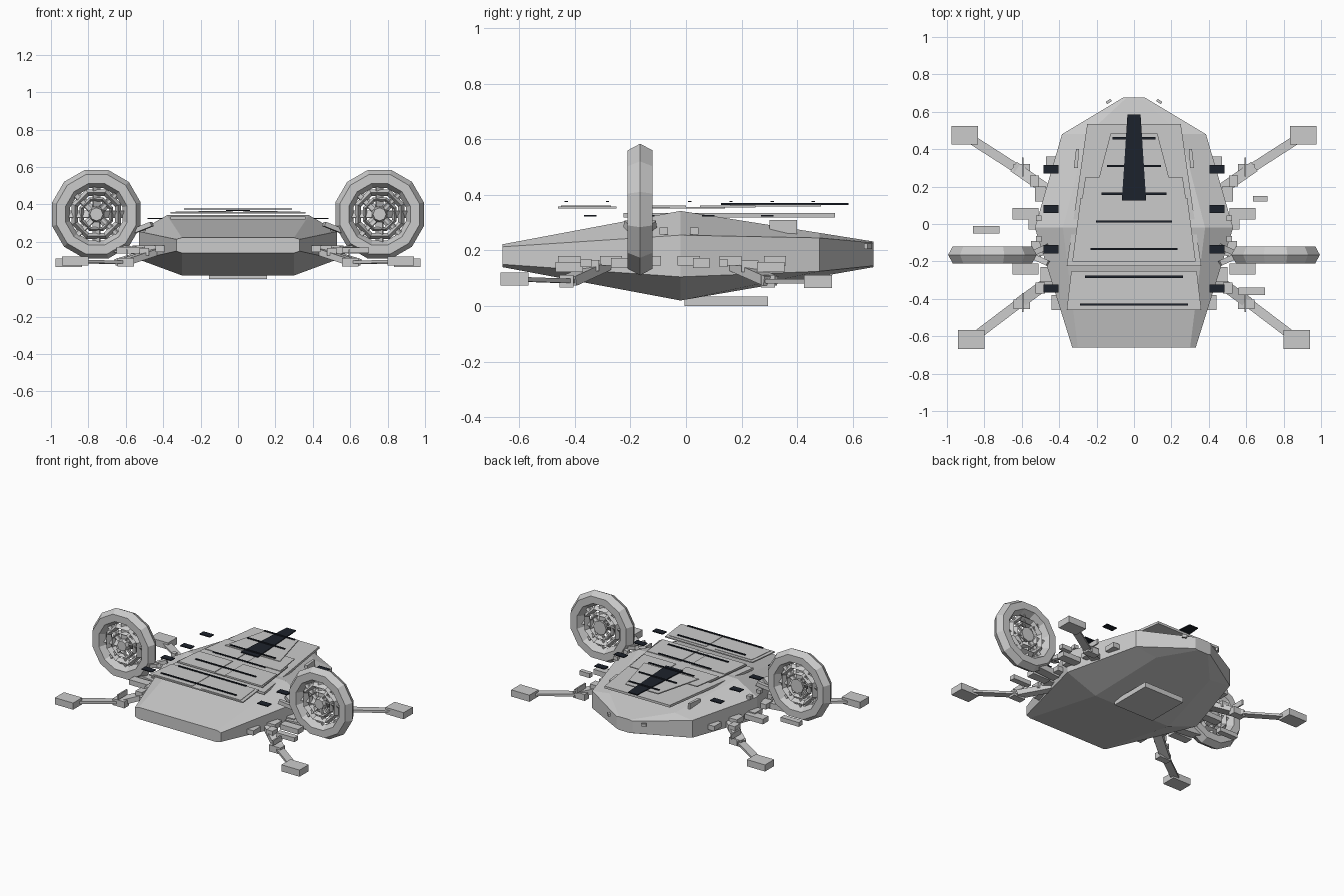
import bpy, bmesh, math
from mathutils import Vector, Matrix

if "Cube" in bpy.data.objects:
    bpy.data.objects.remove(bpy.data.objects["Cube"])

dark = bpy.data.materials.new("dark_panel")
dark.diffuse_color = (0.012, 0.016, 0.025, 1)
dark.use_nodes = True
dark.node_tree.nodes["Principled BSDF"].inputs["Base Color"].default_value = dark.diffuse_color


def finish(name, bm, mat=None):
    bmesh.ops.recalc_face_normals(bm, faces=bm.faces)
    me = bpy.data.meshes.new(name)
    bm.to_mesh(me)
    bm.free()
    ob = bpy.data.objects.new(name, me)
    bpy.context.collection.objects.link(ob)
    if mat:
        me.materials.append(mat)
    return ob


def box(name, c, size, mat=None, rot=None):
    bm = bmesh.new()
    m = Matrix.Translation(c) @ (rot or Matrix()) @ Matrix.Diagonal((*size, 1))
    bmesh.ops.create_cube(bm, size=1, matrix=m)
    return finish(name, bm, mat)


def beam(name, a, b, w, h):
    """Box running from a to b, w wide and h high."""
    a, b = Vector(a), Vector(b)
    d = b - a
    x = d.normalized()
    y = Vector((0, 0, 1)).cross(x).normalized()
    rot = Matrix((x, y, x.cross(y))).transposed().to_4x4()
    return box(name, (a + b) / 2, (d.length, w, h), rot=rot)


def loft(name, rings, mat=None):
    """Skin closed rings of equal length and cap both ends."""
    bm = bmesh.new()
    vs = [[bm.verts.new(p) for p in r] for r in rings]
    n = len(vs[0])
    for r, s in zip(vs, vs[1:]):
        for i in range(n):
            bm.faces.new((r[i], r[(i + 1) % n], s[(i + 1) % n], s[i]))
    bm.faces.new(vs[0])
    bm.faces.new(vs[-1])
    return finish(name, bm, mat)


def plate(name, pts, z0, z1, mat=None):
    return loft(name, [[(x, y, z) for x, y in pts] for z in (z0, z1)], mat)


def ring(name, c, major, minor_r, half_depth, n, k):
    """Faceted ring around the y axis."""
    bm = bmesh.new()
    vs = []
    for i in range(n):
        a = math.tau * (i + 0.5) / n
        row = []
        for j in range(k):
            t = math.tau * j / k
            r = major + minor_r * math.cos(t)
            row.append(bm.verts.new((c[0] + r * math.cos(a), c[1] + half_depth * math.sin(t),
                                     c[2] + r * math.sin(a))))
        vs.append(row)
    for i in range(n):
        for j in range(k):
            p, q = vs[i], vs[(i + 1) % n]
            bm.faces.new((p[j], p[(j + 1) % k], q[(j + 1) % k], q[j]))
    return finish(name, bm)


# Faceted hull: y, then half profile from bottom to top
sections = [
    (-0.66, (0.30, 0.14), (0.33, 0.15), (0.33, 0.213), (0.30, 0.222)),
    (-0.02, (0.30, 0.02), (0.53, 0.105), (0.53, 0.255), (0.38, 0.342)),
    (0.48, (0.22, 0.106), (0.385, 0.125), (0.385, 0.245), (0.25, 0.263)),
    (0.675, (0.04, 0.14), (0.06, 0.145), (0.06, 0.227), (0.04, 0.232)),
]
loft("hull", [[(x, y, z) for x, z in p] + [(-x, y, z) for x, z in reversed(p)]
              for y, *p in sections])

# Belly hatch
box("belly_hatch", (0, 0.145, 0.0175), (0.31, 0.30, 0.035))

# Deck plates over the roof
plate("rear_deck", [(-0.36, -0.225), (0.36, -0.225), (0.25, 0.535), (-0.25, 0.535)], 0.319, 0.335)
plate("front_deck", [(-0.36, -0.46), (0.36, -0.46), (0.335, -0.25), (-0.335, -0.25)], 0.350, 0.358)
plate("centre_deck", [(-0.33, -0.2), (0.33, -0.2), (0.285, 0.14), (-0.285, 0.14)], 0.350, 0.357)
for s in (-1, 1):
    plate("upper_panel", [(s * .03, .16), (s * .21, .16), (s * .125, .485), (s * .03, .485)], 0.358, 0.365)
    plate("middle_panel", [(s * .04, .05), (s * .29, .05), (s * .26, .25), (s * .04, .25)], 0.355, 0.361)
    plate("lower_panel", [(s * .04, -.2), (s * .32, -.2), (s * .3, 0), (s * .04, 0)], 0.355, 0.361)
    plate("front_panel", [(s * .035, -.45), (s * .335, -.45), (s * .315, -.27), (s * .035, -.27)], 0.355, 0.361)
    plate("edge_strip", [(s * .30, .30), (s * .322, .30), (s * .31, .40), (s * .295, .40)], 0.255, 0.31)

# Dark cross bars and spine
for i in range(7):
    y = -0.43 + i * 0.148
    box("cross_bar", (0, y, 0.376), (0.58 - i * 0.058, 0.012, 0.005), dark)
plate("spine", [(-0.065, 0.125), (0.065, 0.125), (0.035, 0.585), (-0.035, 0.585)], 0.364, 0.371, dark)

for s in (-1, 1):
    side = "left" if s < 0 else "right"

    # Dark vents along the roof edge
    for y in (-0.345, -0.135, 0.08, 0.292):
        box(side + "_vent", (s * 0.445, y, 0.325), (0.08, 0.045, 0.006), dark)

    # Side equipment boxes
    for y, x in ((-0.42, 0.41), (-0.27, 0.47), (-0.13, 0.52), (0.01, 0.535), (0.16, 0.50), (0.32, 0.44)):
        box(side + "_side_box", (s * x, y, 0.163), (0.06, 0.08, 0.034))
    for y in (-0.24, 0.055):
        box(side + "_pod", (s * 0.58, y, 0.155), (0.14, 0.06, 0.035))
    for y in (-0.08, 0.03):
        box(side + "_sensor", (s * 0.51, y, 0.27), (0.03, 0.03, 0.025))
    box(side + "_tail_fin", (s * 0.135, 0.655, 0.215), (0.03, 0.015, 0.02),
        rot=Matrix.Rotation(-s * 0.6, 4, 'Z'))

    # Ducted fan
    c = Vector((s * 0.757, -0.165, 0.347))
    ring(side + "_fan_duct", c, 0.195, 0.05, 0.052, 12, 6)
    ring(side + "_fan_inner_ring", c, 0.125, 0.018, 0.03, 8, 4)
    ring(side + "_fan_core_ring", c, 0.085, 0.012, 0.025, 8, 4)
    for i in range(8):
        a = math.tau * i / 8
        rot = Matrix.Rotation(a, 4, 'Y') @ Matrix.Rotation(0.6, 4, 'X')
        off = Matrix.Rotation(a, 4, 'Y') @ Vector((0.095, 0, 0))
        box(side + "_fan_blade", c + off, (0.11, 0.008, 0.045), rot=rot)
    bm = bmesh.new()
    bmesh.ops.create_cone(bm, cap_ends=True, segments=8, radius1=0.05, radius2=0.035, depth=0.06,
                          matrix=Matrix.Translation(c) @ Matrix.Rotation(math.pi / 2, 4, 'X'))
    finish(side + "_fan_hub", bm)
    for i in range(4):
        a = math.tau * (i + 0.5) / 4
        d = Vector((math.cos(a), 0, math.sin(a)))
        beam(side + "_fan_strut", c + d * 0.04, c + d * 0.155, 0.018, 0.014)

    # Fan mounts
    for y in (-0.21, -0.12):
        beam(side + "_fan_mount", (s * 0.46, y, 0.295), (s * 0.56, -0.165, 0.255), 0.03, 0.025)
    beam(side + "_fan_lower_mount", (s * 0.5, -0.165, 0.15), (s * 0.68, -0.165, 0.165), 0.06, 0.04)

    # Landing legs: hip, knee, foot
    legs = (("front", (0.43, -0.29, 0.15), (0.61, -0.42, 0.09), (0.87, -0.617, 0.097)),
            ("rear", (0.46, 0.18, 0.145), (0.64, 0.305, 0.09), (0.905, 0.475, 0.088)))
    for end, hip, knee, foot in legs:
        hip, knee, foot = (Vector((s * p[0], p[1], p[2])) for p in (hip, knee, foot))
        n = f"{side}_{end}_"
        beam(n + "thigh", hip, knee, 0.06, 0.035)
        beam(n + "shin", knee, foot, 0.05, 0.016)
        box(n + "foot", foot, (0.14, 0.10, 0.046))
        box(n + "knee", (s * 0.6, knee.y - 0.01, 0.09), (0.09, 0.05, 0.045))
        box(n + "knee_plate", (s * 0.595, knee.y, 0.14), (0.01, 0.1, 0.035))
        mid = hip.lerp(knee, 0.4)
        box(n + "bracket", mid + Vector((0, 0, 0.02)), (0.05, 0.06, 0.04))

# Loose equipment that differs per side
box("right_front_box", (0.63, -0.36, 0.155), (0.14, 0.04, 0.03))
box("right_rear_box", (0.675, 0.135, 0.155), (0.08, 0.03, 0.03))
box("left_rear_box", (-0.79, -0.03, 0.155), (0.14, 0.04, 0.03))

# Drop the model onto z = 0
low = min(v.co.z for o in bpy.data.objects for v in o.data.vertices)
for o in bpy.data.objects:
    o.data.transform(Matrix.Translation((0, 0, -low)))
